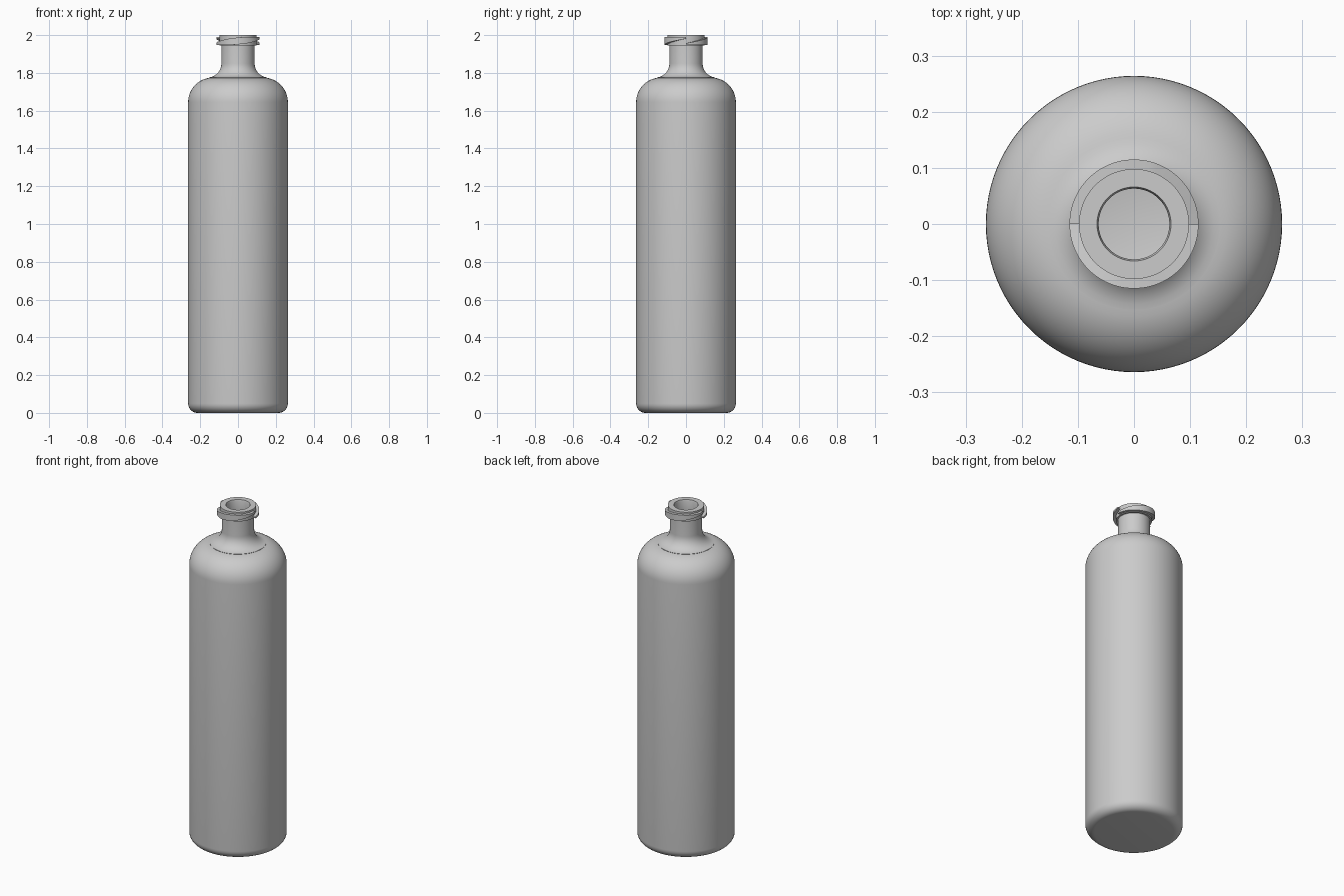
import bpy, bmesh, math

if "Cube" in bpy.data.objects:
    bpy.data.objects.remove(bpy.data.objects["Cube"])

SEG = 96
grey = bpy.data.materials.new("stoneware grey")
grey.diffuse_color = (0.6, 0.6, 0.6, 1)
grey.use_nodes = True
grey.node_tree.nodes["Principled BSDF"].inputs["Base Color"].default_value = grey.diffuse_color


def finish(bm, name, angle):
    bmesh.ops.recalc_face_normals(bm, faces=bm.faces)
    me = bpy.data.meshes.new(name)
    bm.to_mesh(me)
    bm.free()
    me.materials.append(grey)
    ob = bpy.data.objects.new(name, me)
    bpy.context.collection.objects.link(ob)
    bpy.ops.object.select_all(action='DESELECT')
    ob.select_set(True)
    bpy.context.view_layer.objects.active = ob
    bpy.ops.object.shade_smooth_by_angle(angle=math.radians(angle))


def arc(cr, cz, rr, rz, a0, a1, n=10):
    """Elliptical arc of (radius, height) points, angles in degrees."""
    return [(cr + rr * math.cos(math.radians(a0 + (a1 - a0) * i / n)),
             cz + rz * math.sin(math.radians(a0 + (a1 - a0) * i / n)))
            for i in range(n + 1)]


# Bottle: outer wall up to the lip, then inner wall down to a dished floor
profile = [(0, 0)]
profile += arc(0.214, 0.05, 0.05, 0.05, -90, 0, 8)       # base rounding
profile += arc(0.134, 1.645, 0.13, 0.13, 0, 82, 14)      # shoulder
profile += arc(0.163, 1.85, 0.075, 0.075, 262, 180, 10)  # neck flare
profile += [(0.088, 1.945), (0.098, 1.945), (0.098, 2.0), (0.066, 2.0), (0.063, 1.99)]
profile += [(0.063, 1.85)]
profile += arc(0.109, 1.645, 0.13, 0.105, 80, 0, 10)     # inner shoulder
profile += arc(0.0, 0.14, 0.239, 0.11, 0, -90, 16)       # inner floor
profile[-1] = (0, 0.03)

bm = bmesh.new()
vs = [bm.verts.new((r, 0, z)) for r, z in profile]
es = [bm.edges.new(p) for p in zip(vs, vs[1:])]
bmesh.ops.spin(bm, geom=vs + es, cent=(0, 0, 0), axis=(0, 0, 1),
               angle=math.tau, steps=SEG, use_duplicate=False)
bmesh.ops.remove_doubles(bm, verts=bm.verts, dist=1e-5)
finish(bm, "bottle", 40)


# Screw threads: two half-turn bands that taper in height at both ends
def thread(name, start):
    bm = bmesh.new()
    rings, n = [], 48
    for i in range(n + 1):
        t = i / n
        a = start + math.pi * t
        z = 1.953 + 0.032 * t
        h = 0.004 + 0.014 * min(1, 2.5 * min(t, 1 - t))
        rings.append([bm.verts.new((r * math.cos(a), r * math.sin(a), z + s * k))
                      for r, s, k in ((0.094, -1, h), (0.115, -1, h),
                                      (0.115, 1, h), (0.094, 1, h))])
    for a, b in zip(rings, rings[1:]):
        for k in range(4):
            bm.faces.new((a[k], a[(k + 1) % 4], b[(k + 1) % 4], b[k]))
    bm.faces.new(rings[0])
    bm.faces.new(rings[-1])
    finish(bm, name, 30)


thread("front_thread", math.pi)
thread("back_thread", 0)
